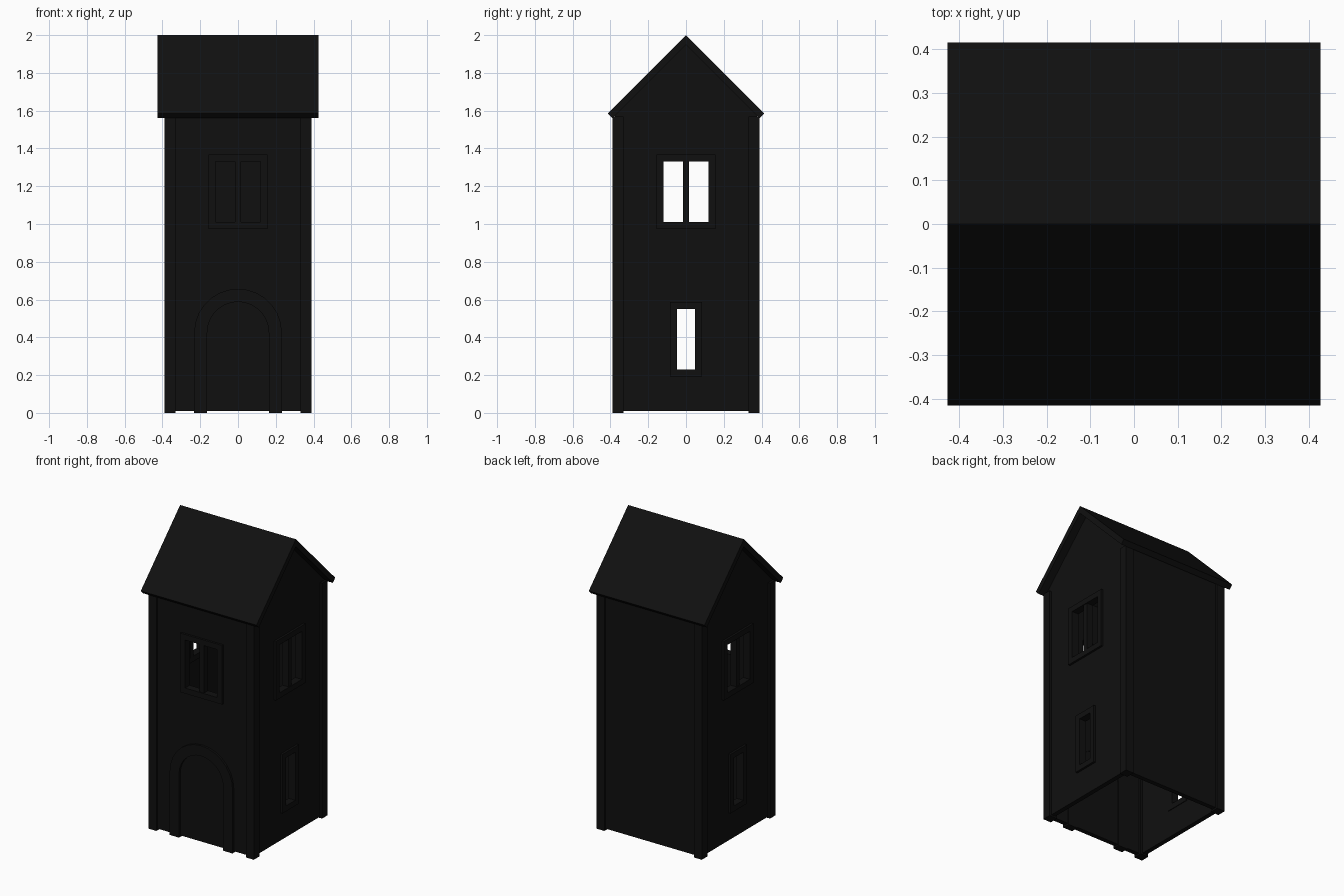
import bpy, bmesh, math
from mathutils import Matrix, Vector

if "Cube" in bpy.data.objects:
    bpy.data.objects.remove(bpy.data.objects["Cube"])

mat = bpy.data.materials.new("near black")
mat.diffuse_color = (0.005, 0.005, 0.005, 1)
mat.use_nodes = True
mat.node_tree.nodes["Principled BSDF"].inputs["Base Color"].default_value = mat.diffuse_color


def finish(name, bm):
    bmesh.ops.recalc_face_normals(bm, faces=bm.faces)
    me = bpy.data.meshes.new(name)
    bm.to_mesh(me)
    bm.free()
    me.materials.append(mat)
    ob = bpy.data.objects.new(name, me)
    bpy.context.collection.objects.link(ob)
    return ob


def add_box(bm, lo, hi):
    c = [(a + b) / 2 for a, b in zip(lo, hi)]
    s = [b - a for a, b in zip(lo, hi)]
    bmesh.ops.create_cube(bm, size=1, matrix=Matrix.Translation(c) @ Matrix.Diagonal((*s, 1)))


def add_prism(bm, pts, direction):
    """Closed outline pushed along a direction."""
    f = bm.faces.new([bm.verts.new(p) for p in pts])
    r = bmesh.ops.extrude_face_region(bm, geom=[f], use_keep_orig=True)
    bmesh.ops.translate(bm, vec=Vector(direction),
                        verts=[g for g in r["geom"] if isinstance(g, bmesh.types.BMVert)])


def house(bm, half, bottom, lift):
    """Gabled block whose top follows the roof underside."""
    e, top = 1.951 - half + lift, 1.951 + lift
    add_prism(bm, [(-half, -half, bottom), (-half, half, bottom), (-half, half, e),
                   (-half, 0, top), (-half, -half, e)], (2 * half, 0, 0))


W = 0.375   # wall face
I = 0.345   # inner wall face
P = 0.389   # face of the trim
# window: (half width of opening, bottom, top, mullion)
BIG = (0.118, 1.01, 1.33, True)
SLIT = (0.048, 0.23, 0.55, False)
places = [(BIG, 0), (BIG, 90), (BIG, -90), (SLIT, 90), (SLIT, -90)]

# hollow walls, open below
bm = bmesh.new()
house(bm, W, 0.01, 0)
walls = finish("walls", bm)
cutters = []
bm = bmesh.new()
house(bm, I, -0.2, 0.2)
cutters.append(finish("room_cutter", bm))
for (w, z0, z1, _), ang in places:
    bm = bmesh.new()
    add_box(bm, (-w, -0.5, z0), (w, -0.25, z1))
    bm.transform(Matrix.Rotation(math.radians(ang), 4, 'Z'))
    cutters.append(finish("window_cutter", bm))
for c in cutters:
    c.hide_render = True
    m = walls.modifiers.new("cut", 'BOOLEAN')
    m.operation, m.solver, m.object = 'DIFFERENCE', 'EXACT', c
bpy.context.view_layer.update()
cut = bpy.data.meshes.new_from_object(walls.evaluated_get(bpy.context.evaluated_depsgraph_get()))
walls.modifiers.clear()
walls.data = cut
for c in cutters:
    bpy.data.objects.remove(c)

# window frames with a central mullion on the wide ones
t = 0.037
for (w, z0, z1, mullion), ang in places:
    bm = bmesh.new()
    for s in (-1, 1):
        a, b = sorted((s * w, s * (w + t)))
        add_box(bm, (a, -P, z0), (b, -I + 0.005, z1))
    for z in (z0 - t, z1):
        add_box(bm, (-w - t, -P, z), (w + t, -I + 0.005, z + t))
    if mullion:
        add_box(bm, (-0.017, -P + 0.005, z0), (0.017, -I + 0.005, z1))
    bm.transform(Matrix.Rotation(math.radians(ang), 4, 'Z'))
    finish("window_frame", bm)

# corner posts
for sx in (-1, 1):
    for sy in (-1, 1):
        bm = bmesh.new()
        xs, ys = sorted((sx * 0.33, sx * P)), sorted((sy * 0.33, sy * P))
        add_box(bm, (xs[0], ys[0], 0), (xs[1], ys[1], 1.57))
        finish("corner_post", bm)

# arched door surround
bm = bmesh.new()


def arch(r):
    n = 14
    return [(-r, -P, 0)] + [(-r * math.cos(math.pi * i / n), -P, 0.425 + r * math.sin(math.pi * i / n))
                            for i in range(n + 1)] + [(r, -P, 0)]


add_prism(bm, arch(0.232) + arch(0.163)[::-1], (0, 0.05, 0))
finish("door_surround", bm)

# gable roof
bm = bmesh.new()
X = 0.427
add_prism(bm, [(-X, y, z) for y, z in ((-0.415, 1.585), (0, 2), (0.415, 1.585),
                                       (0.39, 1.56), (0, 1.95), (-0.39, 1.56))], (2 * X, 0, 0))
finish("roof", bm)
